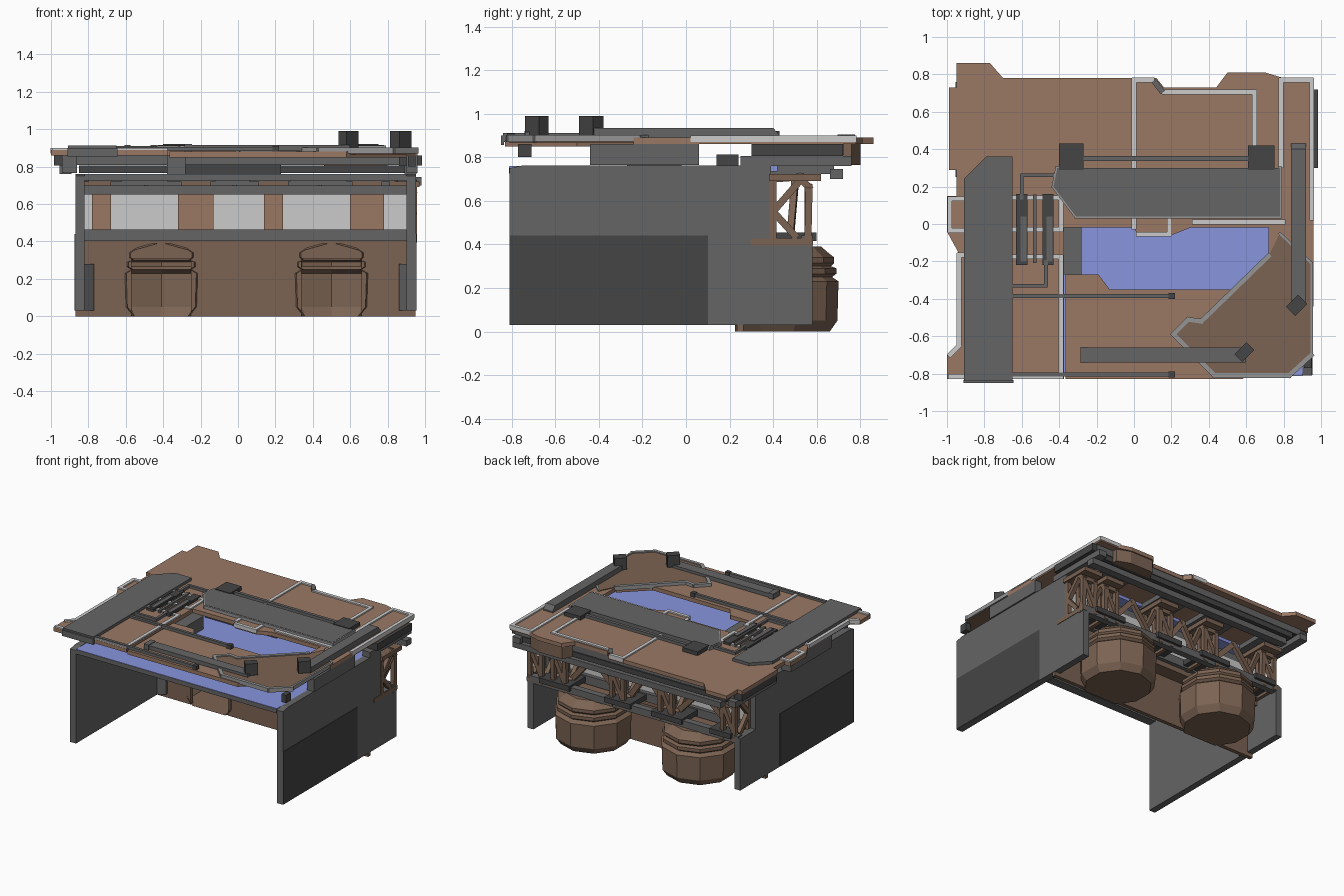
import bpy, bmesh, math
from mathutils import Vector, Matrix

if "Cube" in bpy.data.objects:
    bpy.data.objects.remove(bpy.data.objects["Cube"])


def material(name, rgb):
    m = bpy.data.materials.new(name)
    m.diffuse_color = (*rgb, 1)
    m.use_nodes = True
    m.node_tree.nodes["Principled BSDF"].inputs["Base Color"].default_value = m.diffuse_color
    return m


BROWN = material("brown", (0.32, 0.19, 0.13))
DARK_BROWN = material("dark_brown", (0.20, 0.125, 0.085))
BLUE = material("blue", (0.25, 0.30, 0.73))
DARK = material("dark_grey", (0.13, 0.13, 0.13))
BLACK = material("darker_grey", (0.06, 0.06, 0.06))
MID = material("mid_grey", (0.3, 0.3, 0.3))
LIGHT = None


def finish(name, bm, mat):
    bmesh.ops.recalc_face_normals(bm, faces=bm.faces)
    me = bpy.data.meshes.new(name)
    bm.to_mesh(me)
    bm.free()
    if mat:
        me.materials.append(mat)
    ob = bpy.data.objects.new(name, me)
    bpy.context.collection.objects.link(ob)
    return ob


def box(name, x0, x1, y0, y1, z0, z1, mat=None, turn=0):
    bm = bmesh.new()
    m = (Matrix.Translation(((x0 + x1) / 2, (y0 + y1) / 2, (z0 + z1) / 2))
         @ Matrix.Rotation(math.radians(turn), 4, 'Z')
         @ Matrix.Diagonal((x1 - x0, y1 - y0, z1 - z0, 1)))
    bmesh.ops.create_cube(bm, size=1, matrix=m)
    return finish(name, bm, mat)


def prism(name, pts, lo, hi, mat=None, axis='z'):
    """Extrude an outline along z (points x,y) or along x (points y,z)."""
    put = (lambda p, t: (p[0], p[1], t)) if axis == 'z' else (lambda p, t: (t, p[0], p[1]))
    bm = bmesh.new()
    face = bm.faces.new([bm.verts.new(put(p, lo)) for p in pts])
    new = bmesh.ops.extrude_face_region(bm, geom=[face])["geom"]
    bmesh.ops.translate(bm, vec=put((0, 0), hi - lo), verts=[v for v in new if isinstance(v, bmesh.types.BMVert)])
    return finish(name, bm, mat)


def bars(name, paths, w, h, mat=None):
    """Rectangular bars along 3D polylines, all in one object."""
    bm = bmesh.new()
    for path in paths:
        for a, b in zip(path, path[1:]):
            a, b = Vector(a), Vector(b)
            d = (b - a).normalized()
            up = Vector((0, 0, 1)) if abs(d.z) < 0.95 else Vector((1, 0, 0))
            side = up.cross(d).normalized()
            m = Matrix((d, side, d.cross(side))).transposed().to_4x4()
            m.translation = (a + b) / 2
            bmesh.ops.create_cube(bm, size=1, matrix=m @ Matrix.Diagonal(((b - a).length + w * .8, w, h, 1)))
    return finish(name, bm, mat)


def flat(z, *pts):
    return [(x, y, z) for x, y in pts]


# side walls with stepped rear edge and a lower armour sheet
wall = [(-.81, .03), (.58, .03), (.58, .43), (.39, .43), (.39, .762), (-.75, .762), (-.81, .75)]
prism("left_wall", wall, -.87, -.82, DARK, 'x')
prism("right_wall", wall, .90, .952, DARK, 'x')
box("left_wall_sheet", -.873, -.87, -.808, .1, .032, .44, BLACK)
box("right_wall_sheet", .952, .955, -.808, .1, .032, .44, BLACK)
prism("left_corner_post", [(-.82, .18), (-.77, .22), (-.77, .24), (-.82, .24)], .03, .28, DARK)
prism("right_corner_post", [(.90, .18), (.86, .22), (.86, .24), (.90, .24)], .03, .28, DARK)

# inner top panel, back panel with two barrel openings, and beams
box("inner_top_panel", -.82, .90, -.81, .42, .735, .760, BLUE)
box("front_top_rail", -.82, .90, -.812, -.74, .725, .757, DARK)
box("back_upper_beam", -.82, .90, .30, .37, .65, .70, DARK)
for i, (a, b) in enumerate(((-.868, -.57), (-.25, .34), (.66, .948))):
    box(f"back_panel_{i}", a, b, .235, .265, 0, .34, DARK_BROWN)
box("back_panel_lintel", -.868, .948, .235, .265, .31, .36, DARK_BROWN)
box("back_panel_cap", -.868, .948, .235, .37, .36, .405, DARK_BROWN)
box("back_lower_beam", -.82, .90, .29, .40, .40, .465, DARK)
box("back_light_panel", -.82, .90, .35, .37, .465, .65, LIGHT)
box("outer_lower_rail", -.85, .955, .53, .58, .385, .44, DARK)
for i, (a, b) in enumerate(((-.80, -.62), (-.38, -.12), (.06, .28), (.58, .84))):
    box(f"rear_shelf_{i}", a, b, .38, .60, .415, .455, BLACK)
    box(f"rear_ledge_plate_{i}", a, b, .38, .68, .722, .76, DARK)
box("rear_ledge_beam", -.80, .98, .66, .72, .70, .745, DARK)


# faceted open-fronted barrels standing behind the panel
def barrel(name, cx, cy, sides=10):
    prof = [(.24, 0), (.275, .05), (.28, .23), (.25, .25), (.27, .265), (.27, .29), (.245, .30),
            (.26, .315), (.26, .34), (.235, .36), (.20, .39)]
    bm = bmesh.new()
    rings = []
    for r, z in prof:
        rings.append([bm.verts.new((cx + r * math.cos((k + .5) * math.tau / sides),
                                    cy + r * math.sin((k + .5) * math.tau / sides), z)) for k in range(sides)])
    for a, b in zip(rings, rings[1:]):
        for k in range(sides):
            n = (k + 1) % sides
            bm.faces.new((a[k], a[n], b[n], b[k]))
    bm.faces.new(rings[0])
    bm.faces.new(rings[-1])
    bmesh.ops.bisect_plane(bm, geom=bm.verts[:] + bm.edges[:] + bm.faces[:], plane_co=(0, .225, 0),
                           plane_no=(0, -1, 0), clear_outer=True)
    finish(name, bm, DARK_BROWN)


barrel("left_barrel", -.41, .42)
barrel("right_barrel", .50, .42)

# rear trusses between lower and upper beams
for i, x in enumerate((-.76, -.225, .19, .69, .89)):
    paths = []
    for s in (-.05, .05):
        p = x + s
        paths += [[(p, .40, .43), (p, .40, .70)], [(p, .40, .70), (p, .53, .71)],
                  [(p, .56, .44), (p, .565, .66), (p, .52, .71)],
                  [(p, .41, .54), (p, .50, .44)], [(p, .40, .55), (p, .53, .70)],
                  [(p, .31, .41), (p, .57, .41)]]
    paths += [[(x - .05, .56, .45), (x + .05, .56, .66)], [(x - .05, .565, .66), (x + .05, .565, .66)]]
    bars(f"rear_truss_{i}", paths, .032, .032, DARK_BROWN)
    box(f"truss_cap_{i}", x - .08, x + .08, .38, .62, .69, .722, DARK_BROWN)
for i, (a, b) in enumerate(((-.71, -.275), (-.175, .14), (.24, .64))):
    m = (a + b) / 2
    bars(f"cross_brace_{i}", [[(a, .48, .45), (m, .5, .68)], [(m, .5, .68), (b, .48, .45)]], .03, .04, DARK_BROWN)
for i, (a, b) in enumerate(((-.78, -.68), (-.32, -.13), (.14, .24), (.60, .78))):
    box(f"inner_strut_{i}", a, b, .33, .352, .46, .66, BROWN)

# supports that hold the floating top
box("left_side_support", -.94, -.86, -.44, .06, .765, .86, DARK)
box("right_side_support", .90, .96, -.44, .06, .765, .86, DARK)
box("centre_support", -.38, .23, .14, .24, .762, .812, BLACK)
box("hole_block", -.38, -.28, -.27, -.02, .76, .86, DARK)
for side, a, b in (("left", -.985, -.86), ("right", .86, .985)):
    box(side + "_upper_support", a, b, .30, .72, .805, .86, BLACK)
    box(side + "_lower_support", a + .03, b - .03, .25, .76, .76, .805, DARK)
box("rear_upper_rail", -.92, .95, .64, .725, .81, .86, DARK)
box("rear_lower_rail", -.85, .92, .67, .725, .765, .805, BLACK)
prism("rear_pod", [(.46, .72), (.50, .80), (.70, .80), (.80, .76), (.80, .72)], .765, .86, DARK_BROWN)

# floating top: main deck, front deck, corner plate
prism("main_deck", [(-.375, -.83), (-1, -.83), (-1, -.7), (-.94, -.66), (-.94, -.15), (-1, -.04), (-1, .15),
                    (-.95, .15), (-.95, .29), (-.99, .29), (-.99, .73), (-.95, .73), (-.95, .86), (-.77, .86),
                    (-.70, .78), (.12, .78), (.16, .73), (.44, .73), (.5, .81), (.7, .81), (.8, .78), (.96, .78),
                    (.96, -.24), (.72, -.20), (.72, -.02), (.30, -.02), (.20, -.06), (.02, -.06), (0, -.02),
                    (-.375, -.02)], .86, .89, BROWN)
prism("front_deck", [(-.365, -.83), (.58, -.83), (.9, -.5), (.72, -.17), (.53, -.35), (-.13, -.35),
                     (-.19, -.27), (-.365, -.27)], .85, .88, BROWN)
corner = [(.21, -.59), (.29, -.51), (.36, -.52), (.72, -.17), (.78, -.05), (.95, -.21), (.95, -.70),
          (.83, -.81), (.43, -.81)]
prism("corner_plate", corner, .866, .895, DARK_BROWN)
bars("corner_plate_rim", [flat(.887, *corner[:4]), flat(.887, *corner[6:], corner[0])], .025, .032, MID)
bars("corner_plate_side_rim", [flat(.887, *corner[4:7])], .014, .03, MID)

# light trim strips on the deck
bars("deck_trim", [
    flat(.885, (0, -.02), (0, .77), (.10, .77)), flat(.885, (.16, .705), (.645, .705), (.645, .43)),
    flat(.885, (.95, .03), (.95, .77), (.785, .77), (.785, .31)),
    flat(.885, (.02, -.055), (.19, -.055), (.19, .02)), flat(.885, (.32, .01), (.80, .01)),
    flat(.885, (-.92, .135), (-.985, .135), (-.985, -.035), (-.92, -.035)),
    flat(.885, (-.92, -.165), (-.935, -.165), (-.935, -.65), (-.985, -.70)),
    flat(.885, (-.985, -.815), (-.39, -.815), (-.39, -.175), (-.64, -.175)),
    flat(.885, (-.64, -.03), (-.39, -.03), (-.39, .14), (-.64, .14))], .026, .03, LIGHT)
box("deck_notch_trim", .09, .17, .72, .75, .865, .905, DARK, -52)

# long armour slabs with clipped corners
prism("left_slab", [(-.91, -.84), (-.65, -.84), (-.65, .36), (-.79, .36), (-.91, .24)], .87, .912, DARK)
box("left_slab_lip", -.912, -.645, -.85, -.835, .855, .90, DARK)
centre = [(-.31, .04), (.78, .04), (.78, .30), (-.41, .30), (-.43, .20)]
prism("centre_slab", centre, .87, .915, DARK)
bars("centre_slab_rim", [flat(.90, centre[3], centre[4], centre[0], centre[1], centre[2])], .02, .026, MID)
box("slab_block_left", -.40, -.27, .29, .43, .87, .92, BLACK)
box("slab_block_right", .61, .75, .29, .42, .87, .92, BLACK)
bars("slab_rod", [flat(.90, (-.27, .35), (.61, .35))], .025, .025, DARK)

# pipes and pistons
bars("front_rods", [flat(.895, (-.65, y), (.20, y)) for y in (-.385, -.805)], .022, .022, DARK)
for i, y in enumerate((-.385, -.805)):
    box(f"front_rod_tip_{i}", .185, .22, y - .017, y + .017, .876, .91, BLACK)
for i, x in enumerate((-.60, -.46)):
    box(f"piston_{i}", x - .03, x + .03, -.22, .16, .885, .908, BLACK)
    box(f"piston_core_{i}", x - .008, x + .025, -.20, .04, .90, .915, DARK)
bars("pipes", [flat(.90, (-.60, .14), (-.60, .26), (-.43, .26)),
               flat(.90, (-.47, -.20), (-.47, -.33), (-.65, -.33)),
               flat(.90, (-.53, -.2), (-.53, .15))], .02, .02, DARK)

# raised bars ending in turned blocks
box("front_bar", -.28, .60, -.74, -.66, .885, .915, DARK)
box("front_bar_foot", -.285, -.245, -.742, -.658, .88, .92, DARK)
prism("right_bar", [(-.43, .89), (.43, .89), (.43, .90), (.40, .935), (-.43, .935)], .84, .92, DARK, 'x')
box("front_bar_block", .545, .635, -.715, -.655, .90, .99, BLACK, 45)
box("right_bar_block", .825, .915, -.47, -.40, .90, .99, BLACK, 45)
box("front_corner_peg", .91, .95, -.77, -.71, .80, .86, BLACK)
